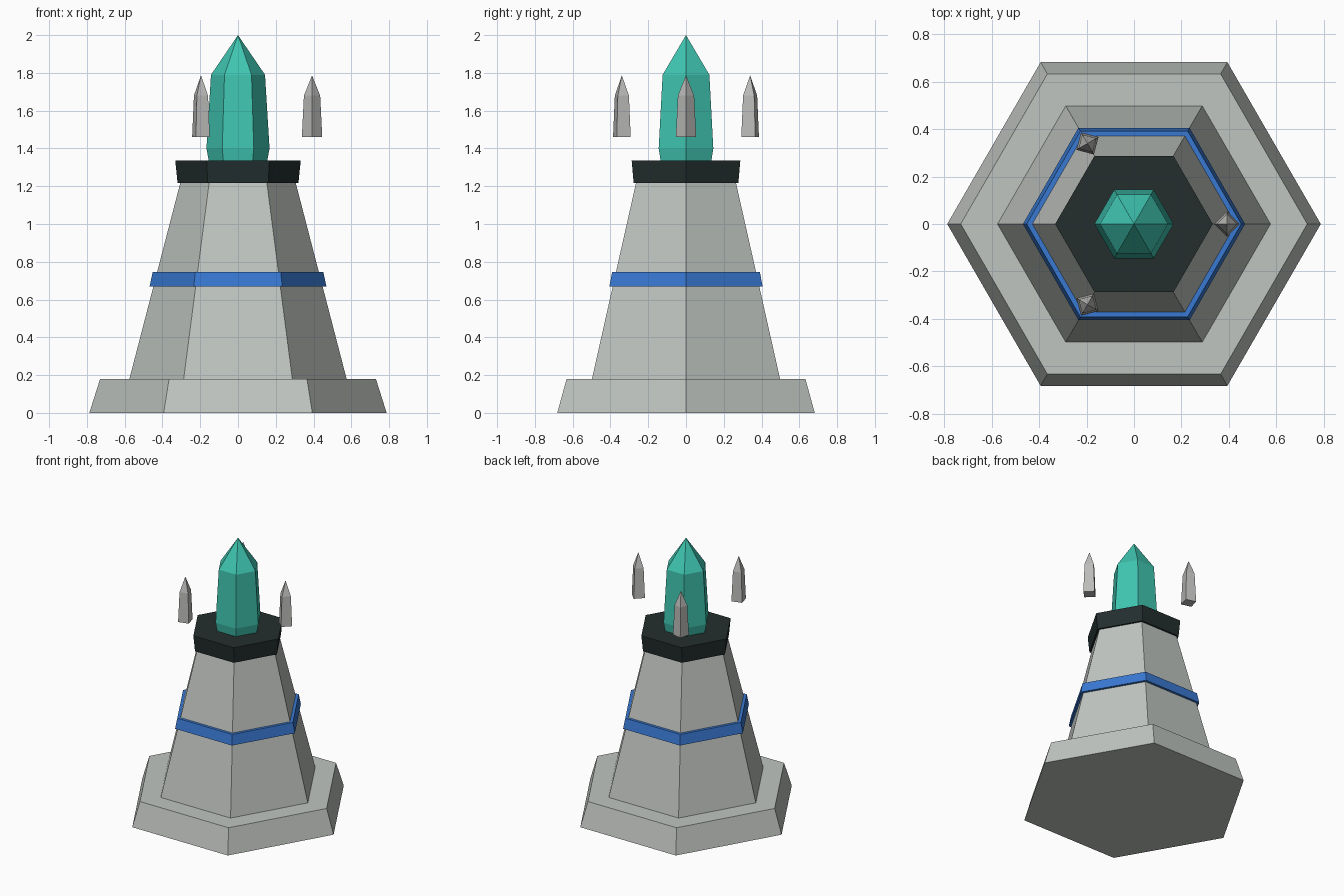
import bpy
import math

cube = bpy.data.objects.get("Cube")
if cube:
    bpy.data.objects.remove(cube, do_unlink=True)


def material(name, rgb):
    m = bpy.data.materials.new(name)
    m.use_nodes = True
    m.diffuse_color = (*rgb, 1)
    bsdf = next(n for n in m.node_tree.nodes if n.type == 'BSDF_PRINCIPLED')
    bsdf.inputs["Base Color"].default_value = (*rgb, 1)
    return m


stone = material("pale stone", (0.53, 0.56, 0.53))
shard_stone = material("shard stone", (0.50, 0.50, 0.49))
blue = material("blue band", (0.04, 0.19, 0.65))
dark = material("dark slate", (0.017, 0.027, 0.027))
teal = material("teal crystal", (0.05, 0.56, 0.44))


def prism(name, profile, sides, mat):
    """Stack of (radius, height) rings; a zero radius closes to a point."""
    verts, rings, faces = [], [], []
    for r, z in profile:
        count = sides if r else 1
        rings.append([len(verts) + i for i in range(count)])
        for i in range(count):
            a = math.tau * i / sides
            verts.append((r * math.cos(a), r * math.sin(a), z))
    faces.append(rings[0][::-1])
    for low, high in zip(rings, rings[1:]):
        for i in range(sides):
            j = (i + 1) % sides
            if len(high) == 1:
                faces.append((low[i], low[j], high[0]))
            else:
                faces.append((low[i], low[j], high[j], high[i]))
    if len(rings[-1]) > 1:
        faces.append(rings[-1])
    mesh = bpy.data.meshes.new(name)
    mesh.from_pydata(verts, [], faces)
    mesh.materials.append(mat)
    obj = bpy.data.objects.new(name, mesh)
    bpy.context.scene.collection.objects.link(obj)
    return obj


# Hexagonal tower
prism("plinth", [(0.787, 0), (0.73, 0.18)], 6, stone)
prism("tower_shaft", [(0.575, 0.18), (0.305, 1.22)], 6, stone)
prism("band", [(0.468, 0.67), (0.452, 0.745)], 6, blue)
prism("cap", [(0.32, 1.217), (0.332, 1.335)], 6, dark)

# Large crystal seated in the cap
prism("crystal", [(0.15, 1.30), (0.155, 1.335), (0.167, 1.40),
                  (0.143, 1.79), (0, 2.0)], 6, teal)

# Three floating shards around the crystal
for k in range(3):
    angle = math.tau * k / 3
    shard = prism(f"floating_shard_{k + 1}",
                  [(0.054, 1.46), (0.043, 1.68), (0, 1.787)], 4, shard_stone)
    shard.location = (0.392 * math.cos(angle), 0.392 * math.sin(angle), 0)
    shard.rotation_euler.z = angle
